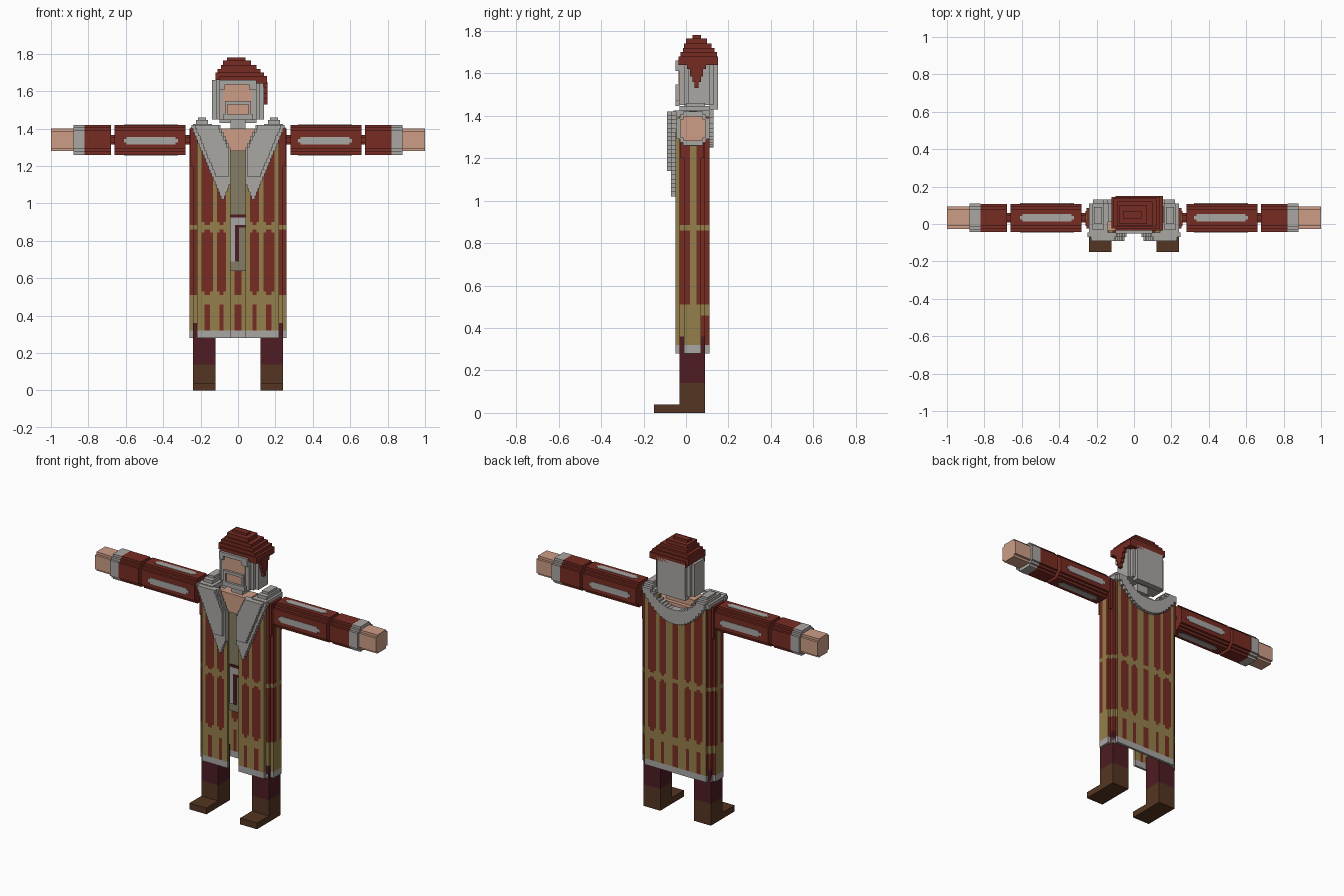
import bpy, bmesh
from mathutils import Vector

if "Cube" in bpy.data.objects:
    bpy.data.objects.remove(bpy.data.objects["Cube"])


def colour(name, r, g, b):
    m = bpy.data.materials.new(name)
    m.diffuse_color = (r, g, b, 1)
    m.use_nodes = True
    m.node_tree.nodes["Principled BSDF"].inputs["Base Color"].default_value = m.diffuse_color
    return m


RED = colour("coat red", 0.185, 0.025, 0.016)
TAN = colour("gold trim", 0.30, 0.215, 0.07)
FUR = colour("grey fur", 0.40, 0.385, 0.37)
SKIN = colour("skin", 0.61, 0.34, 0.24)
BROWN = colour("boot brown", 0.09, 0.036, 0.016)
MAROON = colour("trouser maroon", 0.075, 0.012, 0.016)
OLIVE = colour("shirt olive", 0.235, 0.20, 0.13)


def finish(name, bm, *mats):
    me = bpy.data.meshes.new(name)
    bm.to_mesh(me)
    bm.free()
    for m in mats:
        me.materials.append(m)
    ob = bpy.data.objects.new(name, me)
    bpy.context.collection.objects.link(ob)
    return ob


def boxes(name, mat, items, mirror=False):
    """One object made of boxes (x0, x1, y0, y1, z0, z1)."""
    bm = bmesh.new()
    items = list(items)
    if mirror:
        items += [(-b, -a, *rest) for a, b, *rest in items]
    for x0, x1, y0, y1, z0, z1 in items:
        vs = bmesh.ops.create_cube(bm, size=1)["verts"]
        for v in vs:
            v.co = Vector(((x0 + x1) / 2 + v.co.x * (x1 - x0),
                           (y0 + y1) / 2 + v.co.y * (y1 - y0),
                           (z0 + z1) / 2 + v.co.z * (z1 - z0)))
    return finish(name, bm, mat)


def stepped(a, b, c=0.02, n=2):
    """Counter-clockwise rectangle outline with stair-stepped corners."""
    q = [(a, b - n * c)]
    for i in range(1, n + 1):
        q += [(a - i * c, b - (n - i + 1) * c), (a - i * c, b - (n - i) * c)]
    r = q[::-1]
    return (q + [(-x, y) for x, y in r] + [(-x, -y) for x, y in q]
            + [(x, -y) for x, y in r])


def prism(name, mat, outline, place, lo, hi):
    """Extrude an outline from lo to hi; place maps (u, v, t) to a point."""
    bm = bmesh.new()
    ends = [[bm.verts.new(place(u, v, t)) for u, v in outline] for t in (lo, hi)]
    n = len(outline)
    for i in range(n):
        j = (i + 1) % n
        bm.faces.new((ends[0][i], ends[0][j], ends[1][j], ends[1][i]))
    bm.faces.new(ends[0][::-1])
    bm.faces.new(ends[1])
    bmesh.ops.recalc_face_normals(bm, faces=bm.faces)
    return finish(name, bm, mat)


# Legs and boots
boxes("trousers", MAROON, [(0.12, 0.24, -0.03, 0.09, 0.14, 0.36)], True)
boxes("boots", BROWN, [(0.12, 0.24, -0.03, 0.09, 0, 0.14),
                       (0.12, 0.24, -0.15, -0.03, 0, 0.04)], True)

# Hollow coat with an open front, coloured in panels
CUTS = (0.02, 0.04, 0.065, 0.078, 0.1, 0.113, 0.135, 0.15, 0.18, 0.195)
ROWS = (0.28, 0.32, 0.46, 0.51, 0.53, 0.845, 0.86, 0.885, 0.9, 1.28, 1.4)


def coat_colour(x, y, z):
    if z < 0.32:
        return 2
    if 0.46 < z < 0.51 or 0.86 < z < 0.885:
        return 1
    ax = abs(x)
    narrow = z < 0.46 or 0.51 < z < 0.53 or 0.845 < z < 0.86 or 0.885 < z < 0.9
    if -0.048 < y < 0.108:      # sides
        return 1 if 0.02 < y < 0.05 or y < -0.03 or (z < 0.46 and y < 0.07) else 0
    if 0.02 < ax < 0.065 or 0.113 < ax < 0.135 or ax > 0.195:
        return 1
    core = ax < 0.02 or 0.078 < ax < 0.1 or 0.15 < ax < 0.18
    return 1 if narrow and not core else 0


def build_coat():
    corners = [(x, y + 0.03) for x, y in stepped(0.26, 0.08)]
    ring = []
    for (x0, y0), (x1, y1) in zip(corners, corners[1:] + corners[:1]):
        ring.append((x0, y0))
        if abs(x1 - x0) > 0.1:
            xs = sorted([s * c for c in CUTS for s in (-1, 1)], reverse=x1 < x0)
            ring += [(x, y0) for x in xs]
        elif abs(y1 - y0) > 0.06:
            ring += [(x0, y) for y in sorted((0.02, 0.05), reverse=y1 < y0)]
    bm = bmesh.new()
    grid = [[bm.verts.new((x, y, z)) for x, y in ring] for z in ROWS]
    n = len(ring)
    for k in range(len(ROWS) - 1):
        for i in range(n):
            j = (i + 1) % n
            x, y = (ring[i][0] + ring[j][0]) / 2, (ring[i][1] + ring[j][1]) / 2
            z = (ROWS[k] + ROWS[k + 1]) / 2
            front_gap = y < -0.045 and abs(x) < 0.04
            neck_gap = z > 1.28 and abs(x) < 0.113
            if front_gap or neck_gap:
                continue
            f = bm.faces.new((grid[k][i], grid[k][j], grid[k + 1][j], grid[k + 1][i]))
            f.material_index = coat_colour(x, y, z)
    loose = [v for v in bm.verts if not v.link_faces]
    bmesh.ops.delete(bm, geom=loose, context="VERTS")
    ob = finish("coat", bm, RED, TAN, FUR)
    mod = ob.modifiers.new("thickness", "SOLIDIFY")
    mod.thickness, mod.offset, mod.use_even_offset = 0.015, -1, True


build_coat()
boxes("coat_shoulders", RED, [(0.19, 0.255, -0.025, 0.085, 1.2, 1.405)], True)

# Shirt, belt and bare chest inside the coat
boxes("shirt", OLIVE, [(-0.2, 0.2, -0.02, 0.07, 0.64, 1.28)])
boxes("belt_buckle", FUR, [(-0.04, 0.04, -0.028, -0.02, 0.885, 0.925),
                           (-0.04, -0.015, -0.028, -0.02, 0.69, 0.885)])
boxes("belt", MAROON, [(-0.04, 0.04, -0.028, -0.02, 0.925, 0.94),
                       (-0.015, 0.04, -0.028, -0.02, 0.87, 0.885),
                       (-0.015, 0.005, -0.028, -0.02, 0.69, 0.87)])
boxes("chest", SKIN, [(-0.17, 0.17, -0.035, 0.085, 1.28, 1.36),
                      (-0.1, 0.1, -0.035, 0.06, 1.36, 1.4)])
boxes("neck", FUR, [(-0.04, 0.04, -0.01, 0.08, 1.4, 1.46)])


# Fur collar: stepped lapels, shoulder rolls and a dipped back
def collar():
    out = []
    for i in range(20):
        z = 1.02 + 0.02 * i
        inner = 0.04 + max(0, 1.1 - z) * 0.4 + max(0, z - 1.28) * 0.45
        outer = 0.09 + (z - 1.02) * 0.42
        out.append((inner, outer, -0.07, -0.045, z, z + 0.02))
        if z > 1.12:
            out.append((inner + 0.01, outer - 0.02, -0.09, -0.07, z, z + 0.02))
    out += [(0.14, 0.24, -0.06, 0.11, 1.395, 1.425),
            (0.16, 0.225, -0.03, 0.11, 1.425, 1.445),
            (0.17, 0.215, 0.0, 0.09, 1.445, 1.46)]
    for i in range(11):
        x = 0.02 * i
        low = 1.25 + 0.14 * (x / 0.2) ** 2
        out.append((x, x + 0.02, 0.08, 0.13, low, min(low + 0.09, 1.43)))
    return out


boxes("fur_collar", FUR, collar(), True)

# Arms
for s, side in ((1, "left"), (-1, "right")):
    def along(u, v, t, s=s):
        return (s * t, 0.033 + u, 1.34 + v)

    prism(side + "_upper_arm", RED, stepped(0.075, 0.08, 0.015, 2), along, 0.28, 0.66)
    prism(side + "_forearm", RED, stepped(0.075, 0.08, 0.015, 2), along, 0.68, 0.82)
    prism(side + "_cuff", FUR, stepped(0.077, 0.08, 0.015, 2), along, 0.82, 0.88)
    prism(side + "_hand", SKIN, stepped(0.06, 0.06, 0.015, 1), along, 0.88, 1.0)
    prism(side + "_arm_joints", RED, stepped(0.025, 0.025, 0.01, 1), along, 0.24, 0.7)
slits = []
for x0, x1, h in ((0.32, 0.61, 0.01), (0.335, 0.595, 0.02)):
    slits += [(x0, x1, -0.045, 0.111, 1.335 - h, 1.335 + h),
              (x0, x1, 0.033 - h, 0.033 + h, 1.257, 1.423)]
boxes("sleeve_slits", FUR, slits, True)

# Head with hair, face and beard
prism("hair", FUR, stepped(0.138, 0.09), lambda u, v, t: (u, v + 0.06, t), 1.45, 1.66)
boxes("hair_back", FUR, [(-0.1, 0.1, 0.11, 0.15, 1.43, 1.46)])
boxes("face", SKIN, [(-0.08, 0.075, -0.036, -0.028, 1.46, 1.64)])
boxes("brow", FUR, [(-0.1, 0.1, -0.05, -0.03, 1.635, 1.66),
                    (0.06, 0.1, -0.05, -0.03, 1.61, 1.635),
                    (-0.1, -0.07, -0.05, -0.03, 1.61, 1.635)])
boxes("beard", FUR, [(-0.08, 0.08, -0.05, -0.03, 1.445, 1.475),
                     (-0.07, 0.07, -0.05, -0.03, 1.53, 1.547),
                     (0.055, 0.07, -0.05, -0.03, 1.475, 1.53),
                     (-0.07, -0.055, -0.05, -0.03, 1.475, 1.53)])

# Hat in shrinking layers, with a flap hanging on one side
layers = ((1.64, 1.68, -0.1, 0.155, -0.035, 0.15), (1.66, 1.70, -0.12, 0.14, -0.025, 0.145),
          (1.70, 1.72, -0.11, 0.12, -0.015, 0.135), (1.72, 1.74, -0.09, 0.10, -0.01, 0.12),
          (1.74, 1.765, -0.08, 0.07, 0.0, 0.1), (1.765, 1.78, -0.06, 0.04, 0.03, 0.07))
boxes("hat", RED, [(a, b, c, d, z0, z1) for z0, z1, a, b, c, d in layers])
boxes("hat_flap", RED, [(0.135, 0.158, 0.05 - w, 0.05 + w, z, 1.65)
                        for w, z in ((0.045, 1.62), (0.03, 1.585), (0.02, 1.56), (0.01, 1.53))])
